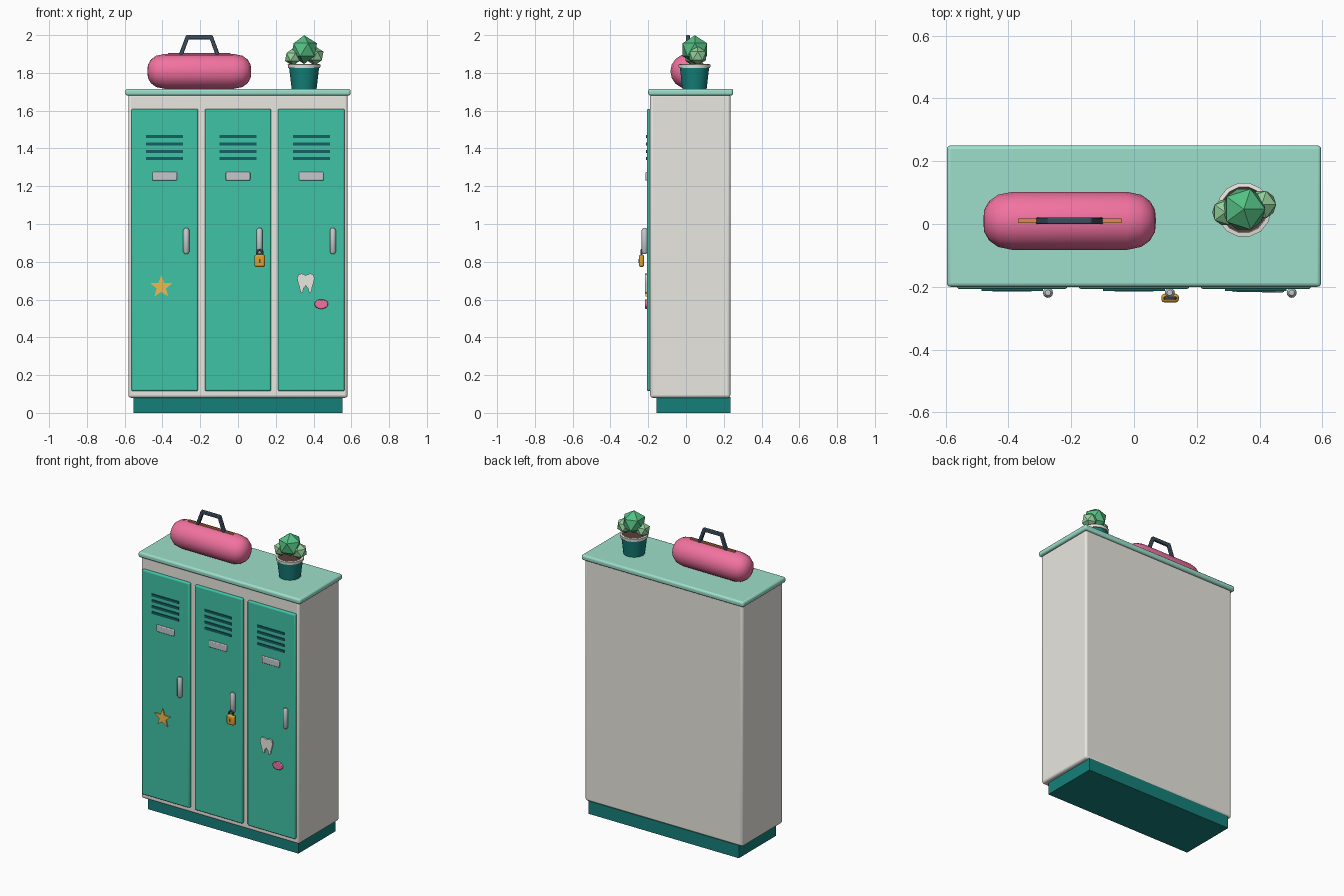
import bpy, bmesh, math
from mathutils import Matrix, Vector

if "Cube" in bpy.data.objects:
    bpy.data.objects.remove(bpy.data.objects["Cube"])


def mat(name, hexa):
    m = bpy.data.materials.new(name)
    c = [int(hexa[i:i + 2], 16) / 255 for i in (0, 2, 4)]
    m.diffuse_color = [v / 12.92 if v < 0.04 else ((v + 0.055) / 1.055) ** 2.4 for v in c] + [1]
    m.use_nodes = True
    m.node_tree.nodes["Principled BSDF"].inputs["Base Color"].default_value = m.diffuse_color
    return m


TEAL, DARK = mat("teal", "3FC4A6"), mat("dark_teal", "15807A")
MINT, CREAM = mat("mint", "9EDFCB"), mat("cream", "E9E7E0")
SLOT, GOLD = mat("slot", "146064"), mat("gold", "E0A030")
STAR, PINK = mat("yellow", "F2B94E"), mat("pink", "F272A0")
ORANGE, NAVY = mat("orange", "E08A50"), mat("slate", "3C4C5C")
GREEN, LIGHT = mat("leaf", "55C084"), mat("light_leaf", "93D09A")
SOIL, STEEL = mat("soil", "5A4038"), mat("steel", "C4C8CC")


def finish(bm, name, m, bevel=0, segs=2, smooth=True):
    bmesh.ops.recalc_face_normals(bm, faces=bm.faces)
    me = bpy.data.meshes.new(name)
    bm.to_mesh(me)
    bm.free()
    ob = bpy.data.objects.new(name, me)
    bpy.context.collection.objects.link(ob)
    if m:
        me.materials.append(m)
    if bevel:
        b = ob.modifiers.new("bevel", 'BEVEL')
        b.width, b.segments = bevel, segs
        b.limit_method = 'ANGLE'
    if smooth:
        bpy.context.view_layer.objects.active = ob
        ob.select_set(True)
        bpy.ops.object.shade_smooth_by_angle(angle=math.radians(35))
        ob.select_set(False)
    return ob


def box(name, lo, hi, m, bevel=0, segs=2):
    lo, hi = Vector(lo), Vector(hi)
    bm = bmesh.new()
    bmesh.ops.create_cube(bm, size=1, matrix=Matrix.Translation((lo + hi) / 2) @ Matrix.Diagonal((*(hi - lo), 1)))
    return finish(bm, name, m, bevel, segs)


def lathe(name, profile, loc, m, n=16, axis='Z'):
    # profile is (radius, height) pairs, spun about the axis
    bm = bmesh.new()
    vs = [bm.verts.new((r, 0, h)) for r, h in profile]
    es = [bm.edges.new(p) for p in zip(vs, vs[1:])]
    bmesh.ops.spin(bm, geom=vs + es, cent=(0, 0, 0), axis=(0, 0, 1), angle=2 * math.pi, steps=n)
    bmesh.ops.remove_doubles(bm, verts=bm.verts, dist=1e-5)
    rot = Matrix.Rotation(math.pi / 2, 4, 'Y') if axis == 'X' else Matrix()
    bm.transform(Matrix.Translation(loc) @ rot)
    return finish(bm, name, m)


def plate(name, pts, y0, y1, m, bevel=0):
    # flat outline in x-z, extruded along y
    bm = bmesh.new()
    f = bm.faces.new([bm.verts.new((x, y0, z)) for x, z in pts])
    g = bmesh.ops.extrude_face_region(bm, geom=[f])
    bmesh.ops.translate(bm, vec=(0, y1 - y0, 0), verts=[v for v in g['geom'] if isinstance(v, bmesh.types.BMVert)])
    return finish(bm, name, m, bevel)


def tube(name, pts, r, m, res=2):
    c = bpy.data.curves.new(name, 'CURVE')
    c.dimensions, c.bevel_depth, c.bevel_resolution, c.use_fill_caps = '3D', r, res, True
    s = c.splines.new('POLY')
    s.points.add(len(pts) - 1)
    for p, q in zip(s.points, pts):
        p.co = (*q, 1)
    c.materials.append(m)
    ob = bpy.data.objects.new(name, c)
    bpy.context.collection.objects.link(ob)


# cabinet
box("plinth", (-0.553, -0.155, 0), (0.553, 0.235, 0.085), DARK)
box("cabinet_body", (-0.58, -0.19, 0.08), (0.58, 0.235, 1.69), CREAM, 0.014, 3)
box("cabinet_top", (-0.596, -0.2, 1.68), (0.596, 0.25, 1.716), MINT, 0.012, 3)

# doors with vents, label holders and handles
for i, cx in enumerate((-0.388, 0, 0.388)):
    box(f"door_{i}", (cx - 0.176, -0.207, 0.115), (cx + 0.176, -0.18, 1.61), TEAL, 0.009, 3)
    for j in range(4):
        z = 1.463 - j * 0.039
        box(f"vent_{i}_{j}", (cx - 0.098, -0.213, z - 0.008), (cx + 0.098, -0.2, z + 0.008), SLOT)
    box(f"label_holder_{i}", (cx - 0.065, -0.215, 1.23), (cx + 0.065, -0.2, 1.275), STEEL, 0.005)
    lathe(f"door_handle_{i}", [(0, -0.07), (0.009, -0.068), (0.016, -0.058), (0.016, 0.058),
                               (0.009, 0.068), (0, 0.07)], (cx + 0.114, -0.219, 0.91), STEEL, 12)

# padlock on the middle door
box("padlock_body", (0.087, -0.25, 0.772), (0.143, -0.222, 0.838), GOLD, 0.011, 3)
arc = [(0.115 + 0.016 * math.cos(a * math.pi / 8), -0.236, 0.846 + 0.016 * math.sin(a * math.pi / 8)) for a in range(9)]
tube("padlock_shackle", [(0.131, -0.236, 0.83)] + arc + [(0.099, -0.236, 0.83)], 0.005, NAVY)
box("padlock_keyhole", (0.111, -0.2505, 0.793), (0.119, -0.245, 0.815), NAVY)

# stickers
star = []
for k in range(10):
    a, r = math.pi / 2 + k * math.pi / 5, 0.026 if k % 2 else 0.062
    star.append((-0.406 + r * math.cos(a), 0.667 + r * math.sin(a)))
plate("star_sticker", star, -0.214, -0.2, STAR)
half = [(0, 0.04), (0.022, 0.05), (0.04, 0.044), (0.046, 0.024), (0.041, 0), (0.034, -0.022),
        (0.028, -0.05), (0.018, -0.055), (0.011, -0.028), (0, -0.014)]
tooth = half + [(-x, z) for x, z in half[-2:0:-1]]
plate("tooth_sticker", [(0.359 + x, 0.688 + z) for x, z in tooth], -0.216, -0.2, CREAM)
oval = [(0.441 + 0.037 * math.cos(k * math.pi / 7), 0.576 + 0.026 * math.sin(k * math.pi / 7)) for k in range(14)]
plate("oval_sticker", oval, -0.218, -0.2, PINK, 0.004)

# duffel bag
end = [(0, 0.275), (0.035, 0.272), (0.063, 0.256), (0.083, 0.228), (0.0925, 0.182)]
lathe("bag_body", [(r, -h) for r, h in end] + end[::-1], (-0.205, 0.01, 1.808), PINK, 16, 'X')
box("bag_zipper", (-0.37, 0.003, 1.89), (-0.04, 0.017, 1.906), ORANGE)
hx = -0.205
outer = [(0.109, 1.895), (0.07, 2.0), (-0.07, 2.0), (-0.109, 1.895)]
inner = [(-0.086, 1.895), (-0.056, 1.978), (0.056, 1.978), (0.086, 1.895)]
plate("bag_handle", [(hx + x, z) for x, z in outer + inner], 0, 0.02, NAVY, 0.004)

# potted plant
px, py = 0.35, 0.045
lathe("pot", [(0, 0), (0.066, 0), (0.08, 0.118), (0.072, 0.118), (0.07, 0.1)], (px, py, 1.715), DARK, 14)
lathe("pot_rim", [(0.07, 0.112), (0.085, 0.112), (0.087, 0.13), (0.074, 0.132), (0.07, 0.112)],
      (px, py, 1.715), CREAM, 14)
lathe("soil", [(0, 0.118), (0.074, 0.118)], (px, py, 1.715), SOIL, 14)
for name, x, y, z, r, m in (("leaf_main", 0.35, 0.047, 1.923, 0.076, GREEN),
                            ("leaf_left", 0.291, 0.037, 1.884, 0.047, LIGHT),
                            ("leaf_right", 0.407, 0.062, 1.89, 0.051, LIGHT)):
    bm = bmesh.new()
    bmesh.ops.create_icosphere(bm, subdivisions=1, radius=r, matrix=Matrix.Translation((x, y, z)))
    finish(bm, name, m, smooth=False)
